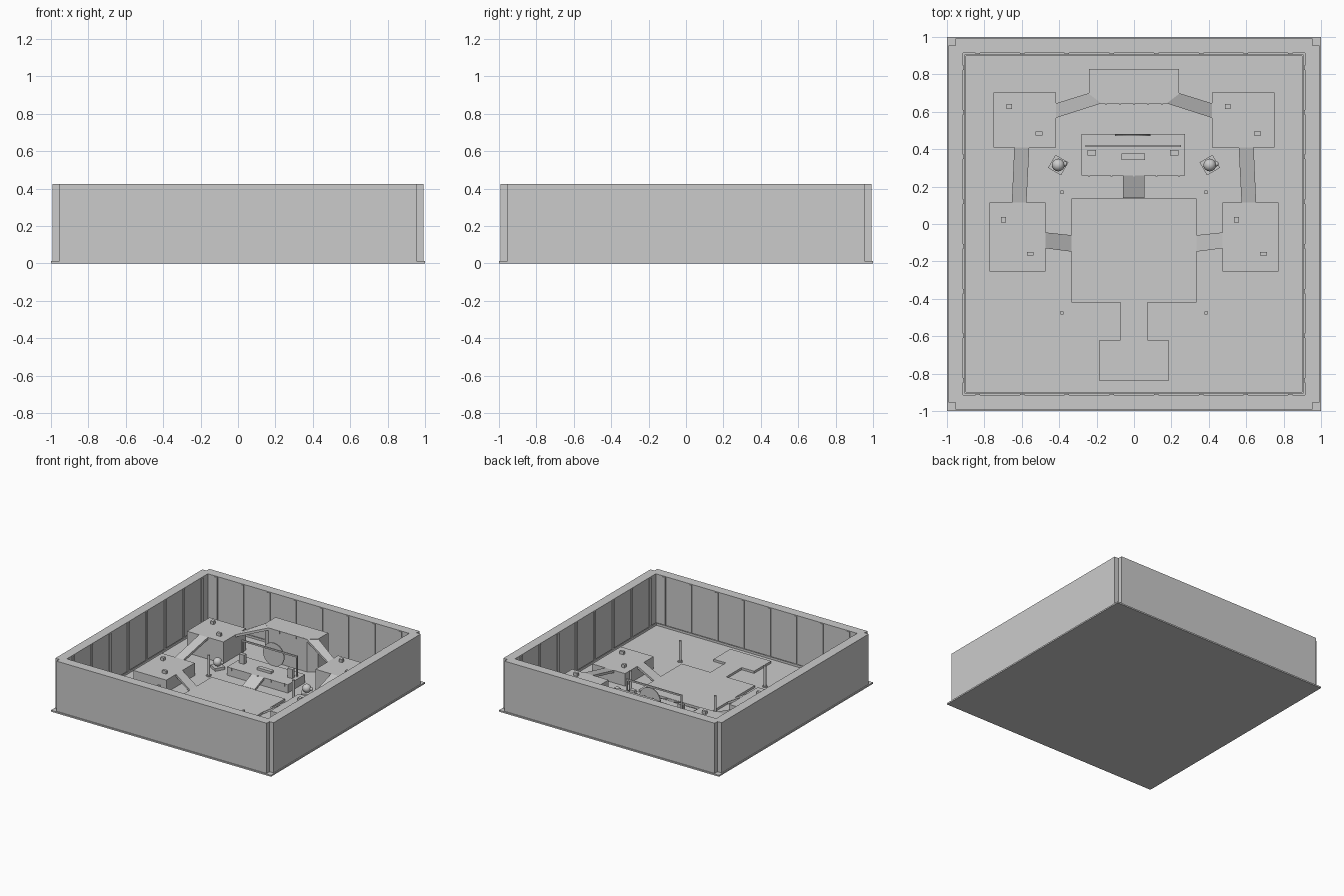
import bpy
import bmesh
from math import radians, pi
from mathutils import Matrix, Vector

if "Cube" in bpy.data.objects:
    bpy.data.objects.remove(bpy.data.objects["Cube"])

GREY = bpy.data.materials.new("plain grey")
GREY.use_nodes = True
TONE = (0.6, 0.6, 0.6, 1)
GREY.diffuse_color = TONE
GREY.node_tree.nodes["Principled BSDF"].inputs["Base Color"].default_value = TONE

FLOOR = 0.012
STAGE, PODIUM, LOW, MID, HIGH = 0.03, 0.08, 0.115, 0.19, 0.28


def finish(name, bm):
    bmesh.ops.recalc_face_normals(bm, faces=bm.faces[:])
    mesh = bpy.data.meshes.new(name)
    bm.to_mesh(mesh)
    bm.free()
    mesh.materials.append(GREY)
    obj = bpy.data.objects.new(name, mesh)
    bpy.context.collection.objects.link(obj)
    return obj


def add_box(bm, x0, x1, y0, y1, z0, z1):
    size = Matrix.Diagonal((x1 - x0, y1 - y0, z1 - z0, 1))
    place = Matrix.Translation(((x0 + x1) / 2, (y0 + y1) / 2, (z0 + z1) / 2))
    bmesh.ops.create_cube(bm, size=1, matrix=place @ size)


def box(name, *bounds):
    bm = bmesh.new()
    add_box(bm, *bounds)
    return finish(name, bm)


def extrude_up(name, outline, z0, z1):
    bm = bmesh.new()
    face = bm.faces.new([bm.verts.new((x, y, z0)) for x, y in outline])
    top = bmesh.ops.extrude_face_region(bm, geom=[face])["geom"]
    for v in top:
        if isinstance(v, bmesh.types.BMVert):
            v.co.z = z1
    return finish(name, bm)


def ramp(name, start, end, z_start, z_end, thick=0.02):
    """Sloping slab between two edges, each given as a pair of points."""
    bm = bmesh.new()
    corners = [(*start[0], z_start), (*start[1], z_start),
               (*end[1], z_end), (*end[0], z_end)]
    top = [bm.verts.new(c) for c in corners]
    low = [bm.verts.new((x, y, max(z - thick, FLOOR))) for x, y, z in corners]
    bm.faces.new(top)
    bm.faces.new(low[::-1])
    for i in range(4):
        j = (i + 1) % 4
        bm.faces.new((top[i], low[i], low[j], top[j]))
    return finish(name, bm)


def flip(points, side):
    return [(x * side, y) for x, y in points]


# Base and four walls, leaving an open notch at each corner
box("base_plate", -1, 1, -1, 1, 0, FLOOR)
IN, OUT, END, TOP = 0.915, 0.992, 0.955, 0.424
for name, turn in (("front", 0), ("right", 90), ("back", 180), ("left", 270)):
    spin = Matrix.Rotation(radians(-turn), 4, "Z")
    reach = END if turn % 180 == 0 else IN
    wall = box(name + "_wall", -reach, reach, -OUT, -IN, FLOOR, TOP)
    wall.data.transform(spin)
    # Side walls run on to the notch beyond the front and back walls
    if turn % 180:
        for s in (-1, 1):
            tip = box(name + "_wall_end", min(s * IN, s * END), max(s * IN, s * END),
                      -OUT, -END, FLOOR, TOP)
            tip.data.transform(spin)
    # Inner ribs and skirting
    bm = bmesh.new()
    for i in range(8):
        x = (i - 3.5) * 0.239
        add_box(bm, x - 0.012, x + 0.012, -IN, -IN + 0.007, FLOOR, TOP - 0.004)
    add_box(bm, -0.905, 0.905, -0.905, -0.897, FLOOR, 0.03)
    ribs = finish(name + "_wall_ribs", bm)
    ribs.data.transform(spin)

# Main stage with runway and end block, one outline
half = [(0.185, -0.84), (0.185, -0.62), (0.072, -0.62), (0.072, -0.42),
        (0.333, -0.42), (0.333, 0.135)]
extrude_up("main_stage", half + flip(half[::-1], -1), FLOOR, STAGE)

# Podium, its ramp and its equipment
box("podium", -0.28, 0.272, 0.258, 0.482, FLOOR, PODIUM)
ramp("podium_ramp", [(-0.058, 0.258), (0.055, 0.258)],
     [(-0.058, 0.138), (0.055, 0.138)], PODIUM, STAGE)
box("console", -0.067, 0.06, 0.343, 0.377, PODIUM, 0.1)
for side, x in (("right", -0.225), ("left", 0.215)):
    box(side + "_speaker", x - 0.023, x + 0.023, 0.366, 0.396, PODIUM, 0.155)
bm = bmesh.new()
add_box(bm, -0.258, 0.25, 0.412, 0.422, 0.237, 0.25)
for x in (-0.258, 0.238):
    add_box(bm, x, x + 0.012, 0.412, 0.422, PODIUM, 0.237)
finish("gantry", bm)
bm = bmesh.new()
bmesh.ops.create_cone(bm, cap_ends=True, segments=32, radius1=0.095, radius2=0.095, depth=0.008,
                      matrix=Matrix.Translation((-0.007, 0.475, 0.172)) @ Matrix.Rotation(pi / 2, 4, "X"))
finish("round_screen", bm)

# High back platform with bevelled front corners
half = [(0.175, 0.645), (0.24, 0.695), (0.24, 0.83)]
extrude_up("back_platform", half + flip(half[::-1], -1), FLOOR, HIGH)

# Small lamps along the front edges
bm = bmesh.new()
for i in range(5):
    x = (i - 2) * 0.075
    add_box(bm, x - 0.005, x + 0.005, 0.64, 0.645, HIGH - 0.02, HIGH + 0.004)
    x = (i - 2) * 0.12
    add_box(bm, x - 0.005, x + 0.005, 0.253, 0.258, PODIUM - 0.02, PODIUM + 0.004)
finish("edge_lamps", bm)

# Side platforms and ramps on both sides
for side, s in (("left", 1), ("right", -1)):
    for part, xs, ys, z in (("rear", (0.418, 0.75), (0.408, 0.702), MID),
                            ("middle", (0.473, 0.773), (-0.255, 0.115), LOW)):
        x0, x1 = sorted((s * xs[0], s * xs[1]))
        box(f"{side}_{part}_platform", x0, x1, *ys, FLOOR, z)
        # Crates sit in the same place on every platform
        for u, v, w, d in ((0.25, 0.75, 0.014, 0.014), (0.73, 0.26, 0.018, 0.01)):
            x = x0 + u * (x1 - x0)
            y = ys[0] + v * (ys[1] - ys[0])
            box(f"{side}_{part}_crate", x - w, x + w, y - d, y + d, z, z + 0.025)
    ramp(side + "_upper_ramp", flip([(0.24, 0.7), (0.175, 0.645)], s),
         flip([(0.418, 0.645), (0.418, 0.567)], s), HIGH, MID)
    ramp(side + "_middle_ramp", flip([(0.56, 0.408), (0.64, 0.408)], s),
         flip([(0.575, 0.115), (0.653, 0.115)], s), MID, LOW)
    ramp(side + "_lower_ramp", flip([(0.473, -0.045), (0.473, -0.13)], s),
         flip([(0.333, -0.06), (0.333, -0.148)], s), LOW, STAGE)

    # Poles on round feet
    for y in (0.17, -0.475):
        bm = bmesh.new()
        for r, z0, z1 in ((0.019, FLOOR, 0.02), (0.011, 0.02, 0.185)):
            bmesh.ops.create_cone(bm, cap_ends=True, segments=16, radius1=r, radius2=r, depth=z1 - z0,
                                  matrix=Matrix.Translation((s * 0.385, y, (z0 + z1) / 2)))
        finish(side + "_pole", bm)

    # Round lamps on turned square bases, each with a small side knob
    middle = Vector((s * 0.405, 0.315, 0))
    base = box(side + "_lamp_base", -0.04, 0.04, -0.04, 0.04, FLOOR, 0.035)
    base.data.transform(Matrix.Translation(middle) @ Matrix.Rotation(s * radians(30), 4, "Z"))
    bm = bmesh.new()
    for offset, r in (((0, 0, 0.066), 0.034), ((0.035, 0.006, 0.066), 0.013)):
        bmesh.ops.create_uvsphere(bm, u_segments=16, v_segments=10, radius=r,
                                  matrix=Matrix.Translation(middle + Vector(offset)))
    ball = finish(side + "_lamp_ball", bm)
    ball.data.shade_smooth()
